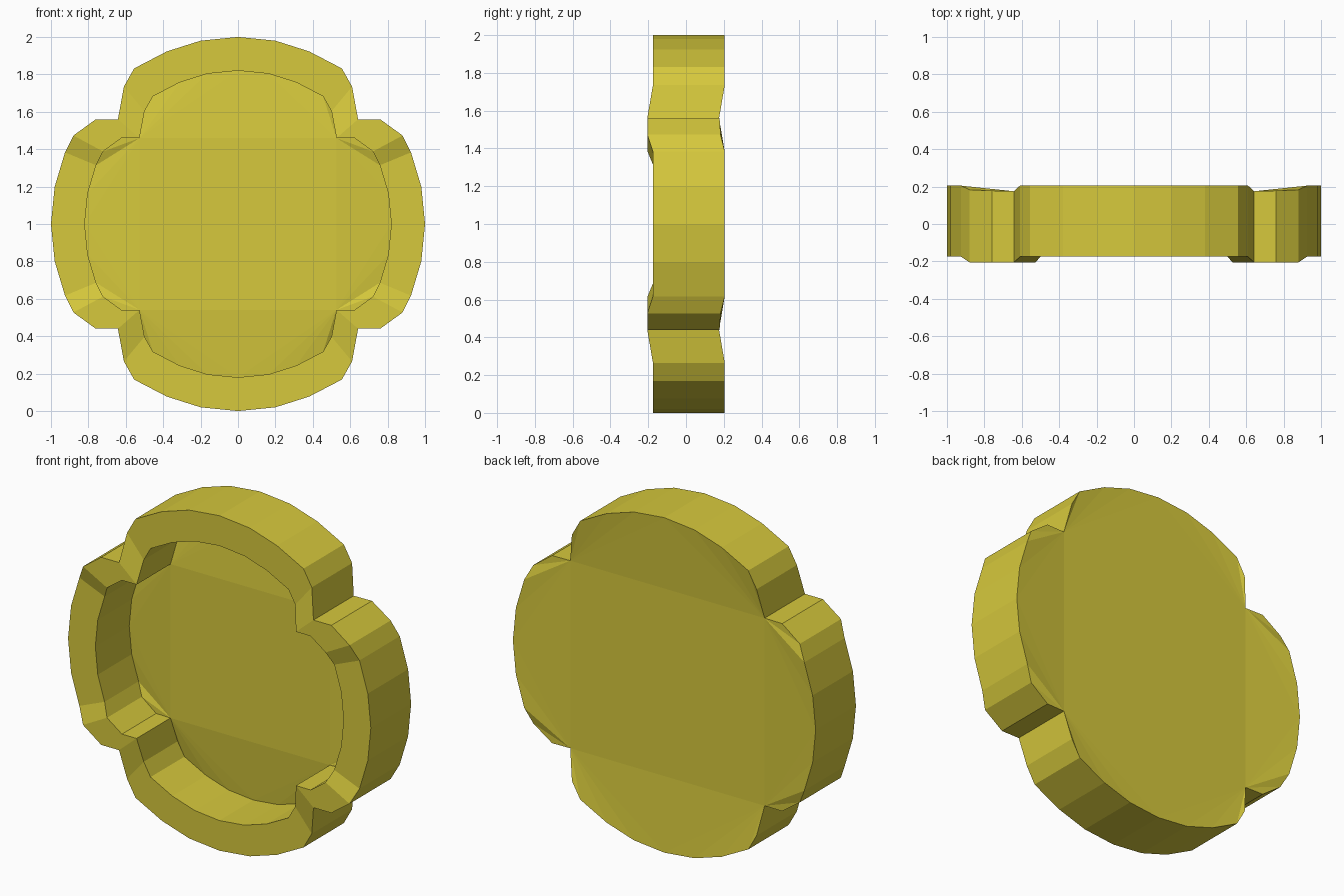
import bpy
import bmesh

cube = bpy.data.objects.get("Cube")
if cube:
    bpy.data.objects.remove(cube, do_unlink=True)

mat = bpy.data.materials.new("mustard_yellow")
mat.use_nodes = True
COLOUR = (0.67, 0.58, 0.045, 1)
mat.diffuse_color = COLOUR
mat.node_tree.nodes["Principled BSDF"].inputs["Base Color"].default_value = COLOUR

# Quarter outline from the top lobe to the side lobe: x, height, forward shift
QUARTER = [(0, 1, 0), (0.2, 0.98, 0), (0.38, 0.923, 0), (0.555, 0.832, 0),
           (0.61, 0.735, 0), (0.642, 0.56, 0.03), (0.76, 0.56, 0.027),
           (0.88, 0.473, 0.022), (0.925, 0.383, 0), (0.98, 0.2, 0), (1, 0, 0)]
NOTCH = 5
FRONT, FLOOR, BACK = -0.175, 0.145, 0.205
INNER = 0.82

# Mirror the quarter into the full four-lobed outline
half = QUARTER + [(x, -z, s) for x, z, s in QUARTER[-2::-1]]
outline = half + [(-x, z, s) for x, z, s in half[-2:0:-1]]
N = len(outline)
STEP = N // 4

bm = bmesh.new()


def ring(scale, y):
    return [bm.verts.new((x * scale, y - (max(s, 0.03 if s and y < 0 else 0)),
                          1 + z * scale)) for x, z, s in outline]


def bridge(a, b):
    for i in range(N):
        j = (i + 1) % N
        bm.faces.new((a[i], a[j], b[j], b[i]))


def cap(r):
    """Flat centre square with a fanned surface over each lobe."""
    bm.faces.new([r[NOTCH + STEP * k] for k in range(4)])
    for k in range(4):
        start = NOTCH + STEP * k
        mid, end = start + STEP // 2, start + STEP
        tris = [(start, i, i + 1) for i in range(start + 1, mid)]
        tris += [(start, mid, end)]
        tris += [(end, i, i + 1) for i in range(mid, end - 1)]
        for t in tris:
            bm.faces.new([r[i % N] for i in t])


# Outer wall, rim, inner wall, floor and back
back_outer = ring(1, BACK)
front_outer = ring(1, FRONT)
front_inner = ring(INNER, FRONT)
floor_ring = ring(INNER, FLOOR)
bridge(back_outer, front_outer)
bridge(front_outer, front_inner)
bridge(front_inner, floor_ring)
cap(floor_ring)
cap(back_outer)
bmesh.ops.recalc_face_normals(bm, faces=bm.faces)

mesh = bpy.data.meshes.new("lobed_dish")
bm.to_mesh(mesh)
bm.free()
mesh.materials.append(mat)
dish = bpy.data.objects.new("lobed_dish", mesh)
bpy.context.collection.objects.link(dish)
